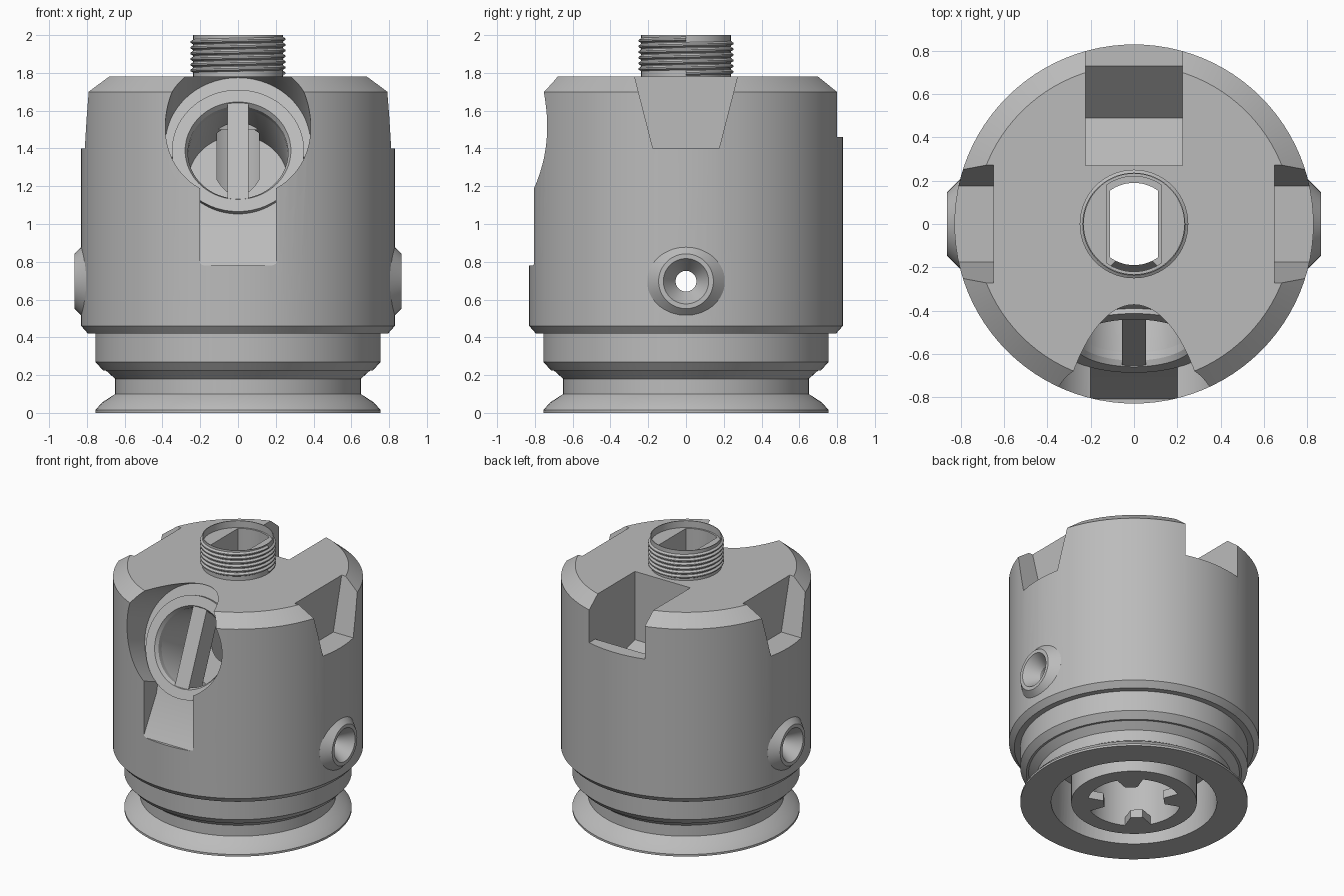
import bpy, bmesh
from math import radians, pi, cos, sin
from mathutils import Matrix, Vector

cube = bpy.data.objects.get("Cube")
if cube:
    bpy.data.objects.remove(cube)

GREY = (0.5, 0.5, 0.5, 1)
metal = bpy.data.materials.new("plain grey")
metal.use_nodes = True
metal.diffuse_color = GREY
for node in metal.node_tree.nodes:
    if node.type == 'BSDF_PRINCIPLED':
        node.inputs["Base Color"].default_value = GREY


def finish(name, bm, matrix=None):
    bmesh.ops.recalc_face_normals(bm, faces=bm.faces[:])
    if matrix:
        bm.transform(matrix)
    mesh = bpy.data.meshes.new(name)
    bm.to_mesh(mesh)
    bm.free()
    mesh.materials.append(metal)
    ob = bpy.data.objects.new(name, mesh)
    bpy.context.collection.objects.link(ob)
    return ob


def lathe(name, profile, matrix=None, steps=96):
    """Turn (radius, height) points round z; off-axis profiles become closed rings."""
    bm = bmesh.new()
    vs = [bm.verts.new((r, 0, h)) for r, h in profile]
    edges = [bm.edges.new(pair) for pair in zip(vs, vs[1:])]
    if profile[0][0] > 0:
        edges.append(bm.edges.new((vs[-1], vs[0])))
    bmesh.ops.spin(bm, geom=vs + edges, cent=(0, 0, 0), axis=(0, 0, 1),
                   angle=2 * pi, steps=steps, use_duplicate=False)
    bmesh.ops.remove_doubles(bm, verts=bm.verts[:], dist=1e-5)
    return finish(name, bm, matrix)


def prism(name, outline, start, end, axis='x', matrix=None):
    """Extrude an outline along x (points are y, z) or z (points are x, y)."""
    bm = bmesh.new()
    put = (lambda p: (start, *p)) if axis == 'x' else (lambda p: (*p, start))
    face = bm.faces.new([bm.verts.new(put(p)) for p in outline])
    moved = bmesh.ops.extrude_face_region(bm, geom=[face])["geom"]
    d = end - start
    bmesh.ops.translate(bm, verts=[v for v in moved if isinstance(v, bmesh.types.BMVert)],
                        vec=(d, 0, 0) if axis == 'x' else (0, 0, d))
    return finish(name, bm, matrix)


def rod(radius, low, high, matrix=None):
    return lathe("cutter", [(0, low), (radius, low), (radius, high), (0, high)], matrix)


def flatted_circle(radius, half_width, n=64):
    ring = [(radius * cos(2 * pi * i / n), radius * sin(2 * pi * i / n)) for i in range(n)]
    kept = [p for p in ring if abs(p[0]) < half_width]
    y = (radius ** 2 - half_width ** 2) ** 0.5
    kept += [(sx * half_width, sy * y) for sx in (1, -1) for sy in (1, -1)]
    return sorted(kept, key=lambda p: Vector((1, 0)).angle_signed(Vector(p)))


def cut(target, cutter):
    cutter.hide_render = True
    mod = target.modifiers.new("cut", 'BOOLEAN')
    mod.operation, mod.solver, mod.object = 'DIFFERENCE', 'EXACT', cutter
    bpy.context.view_layer.objects.active = target
    bpy.ops.object.modifier_apply(modifier=mod.name)
    bpy.data.objects.remove(cutter)


# Turned body with base flange, neck, shoulder and threaded post
body = lathe("body", [
    (0, 0), (.755, 0), (.755, .015), (.72, .055), (.65, .10), (.65, .18),
    (.70, .225), (.715, .225), (.755, .27), (.755, .42), (.795, .42), (.83, .46),
    (.83, 1.70), (.735, 1.78), (.237, 1.78), (.237, 2), (0, 2)])

# Hollow underside
cut(body, rod(.55, -.1, .35))

# Vertical passage with flat sides, widening at the top of the post
cut(body, prism("cutter", flatted_circle(.19, .11), .2, 1.6, 'z'))
cut(body, prism("cutter", flatted_circle(.22, .125), 1.5, 1.97, 'z'))
cut(body, rod(.232, 1.95, 2.1))

# Slanted round recess and slot at the front
port = Matrix.Translation((0, -.51, 1.42)) @ Matrix.Rotation(radians(67), 4, 'X')
seat = port @ Matrix.Translation((0, -.045, 0))
cut(body, rod(.385, 0, .9, port))
cut(body, prism("cutter", [(-.95, .78), (-.81, .78), (-.66, 1.04), (-.62, 1.2), (-.95, 1.3)],
                -.2, .2))
cut(body, lathe("cutter", [(0, -.4), (.265, -.4), (.265, -.05), (.285, .04), (0, .04)], seat))

# Stepped pocket at the back
cut(body, prism("cutter", [(.95, 1.46), (.73, 1.46), (.49, 1.22), (.27, 1.28), (.27, 1.9),
                           (.95, 1.9)], -.225, .225))

# Tapered notches, cross bore and nozzle bosses on both sides
to_x = Matrix.Translation((0, 0, .697)) @ Matrix.Rotation(pi / 2, 4, 'Y')
cut(body, rod(.055, -1, 1, to_x))
bosses = []
for side, label in ((1, "left"), (-1, "right")):
    cut(body, prism("cutter", [(-.175, 1.4), (.175, 1.4), (.29, 1.85), (-.29, 1.85)],
                    side * .65, side * .95))
    turn = Matrix.Translation((0, 0, .697)) @ Matrix.Rotation(side * pi / 2, 4, 'Y')
    cut(body, rod(.13, .71, 1, turn))
    bosses.append(lathe(label + "_nozzle_boss", [
        (.205, .70), (.205, .805), (.145, .865), (.12, .865), (.055, .77), (.055, .70)],
        turn, 64))

# Raised ring and upright bar in the front recess
ring = lathe("port_ring", [(.35, -.04), (.35, .025), (.28, .025), (.265, 0), (.265, -.04)], seat)
bar = prism("port_bar", [(-.275, -.14), (.275, -.14), (.275, .02), (-.275, .02)],
            -.055, .055, 'x', seat)

# Inner tube below, with diagonal ribs
tube = lathe("inner_tube", [(.417, 0), (.417, .36), (.31, .36), (.31, 0)])
ribs = [prism("tube_rib", [(.2, -.04), (.33, -.1), (.33, .1), (.2, .04)], 0, .06, 'z',
              Matrix.Rotation(radians(45 + 90 * i), 4, 'Z')) for i in range(4)]

# Helical thread round the post
PITCH = .03
bm = bmesh.new()
crest = [(.234, 0), (.251, .010), (.251, .018), (.234, PITCH)]
vs = [bm.verts.new((r, 0, 1.784 + h)) for r, h in crest]
for pair in zip(vs, vs[1:]):
    bm.edges.new(pair)
thread = finish("screw_thread", bm)
screw = thread.modifiers.new("helix", 'SCREW')
screw.axis = 'Z'
screw.screw_offset = PITCH
screw.iterations = 6
screw.steps = screw.render_steps = 64
screw.use_normal_calculate = True
bpy.context.view_layer.objects.active = thread
bpy.ops.object.modifier_apply(modifier=screw.name)

# Smooth the turned surfaces, keeping machined edges sharp
bpy.ops.object.select_all(action='DESELECT')
for ob in [body, ring, tube, thread] + bosses:
    ob.select_set(True)
bpy.context.view_layer.objects.active = body
bpy.ops.object.shade_smooth_by_angle(angle=radians(25))
